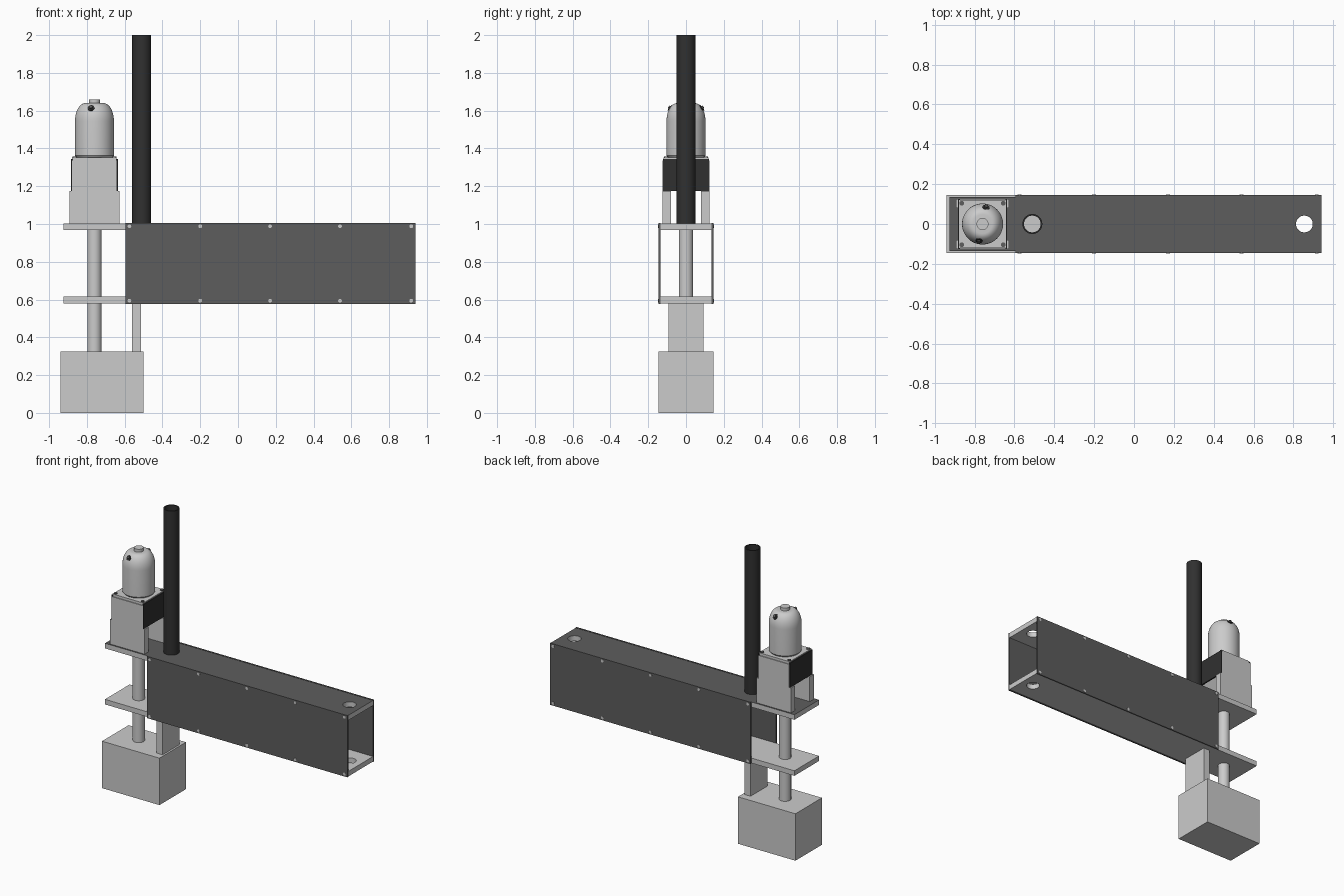
import bpy, math
from mathutils import Vector

if "Cube" in bpy.data.objects:
    bpy.data.objects.remove(bpy.data.objects["Cube"])


def material(name, v):
    m = bpy.data.materials.new(name)
    m.diffuse_color = (v, v, v, 1)
    m.use_nodes = True
    m.node_tree.nodes["Principled BSDF"].inputs["Base Color"].default_value = m.diffuse_color
    return m


DARK = material("dark_grey", 0.11)
BLACK = material("black", 0.03)
GREY = material("light_grey", 0.75)
MX = -0.76  # motor axis


def box(name, x0, x1, y0, y1, z0, z1, mat=None):
    bpy.ops.mesh.primitive_cube_add(size=1)
    ob = bpy.context.object
    ob.name = name
    ob.scale = (x1 - x0, y1 - y0, z1 - z0)
    ob.location = ((x0 + x1) / 2, (y0 + y1) / 2, (z0 + z1) / 2)
    bpy.ops.object.transform_apply(location=True, rotation=True, scale=True)
    if mat:
        ob.data.materials.append(mat)
    return ob


def smooth(ob):
    bpy.ops.object.select_all(action='DESELECT')
    ob.select_set(True)
    bpy.context.view_layer.objects.active = ob
    bpy.ops.object.shade_smooth_by_angle(angle=math.radians(35))


def cyl(name, r, p0, p1, mat=None, n=48):
    p0, p1 = Vector(p0), Vector(p1)
    d = p1 - p0
    bpy.ops.mesh.primitive_cylinder_add(vertices=n, radius=r, depth=d.length, location=(p0 + p1) / 2)
    ob = bpy.context.object
    ob.name = name
    ob.rotation_euler = d.to_track_quat('Z', 'Y').to_euler()
    if mat:
        ob.data.materials.append(mat)
    smooth(ob)
    return ob


def lathe(name, profile, x, mat=None, closed=False, n=48):
    rings, verts, faces = len(profile), [], []
    for i in range(n):
        a = 2 * math.pi * i / n
        verts += [(x + r * math.cos(a), r * math.sin(a), z) for r, z in profile]
    for i in range(n):
        j = (i + 1) % n
        for k in range(rings if closed else rings - 1):
            m = (k + 1) % rings
            faces.append((i * rings + k, j * rings + k, j * rings + m, i * rings + m))
    if not closed:
        faces.append([i * rings + rings - 1 for i in range(n)])
        faces.append([i * rings for i in reversed(range(n))])
    me = bpy.data.meshes.new(name)
    me.from_pydata(verts, [], faces)
    ob = bpy.data.objects.new(name, me)
    bpy.context.collection.objects.link(ob)
    if mat:
        me.materials.append(mat)
    smooth(ob)
    return ob


def drill(ob, x, r):
    cutter = cyl("cutter", r, (x, 0, 0.4), (x, 0, 1.2))
    bpy.context.view_layer.objects.active = ob
    mod = ob.modifiers.new("hole", 'BOOLEAN')
    mod.operation = 'DIFFERENCE'
    mod.solver = 'EXACT'
    mod.object = cutter
    bpy.ops.object.modifier_apply(modifier=mod.name)
    bpy.data.objects.remove(cutter)


# Base block, strut and drive shaft
box("base_block", -0.94, -0.50, -0.145, 0.145, 0, 0.325)
box("strut", -0.56, -0.513, -0.093, 0.093, 0.325, 0.58)
cyl("drive_shaft", 0.038, (MX, 0, 0.325), (MX, 0, 1.34))

# Beam plates, drilled at the far end and under the pipe
lower = box("lower_plate", -0.925, 0.94, -0.135, 0.135, 0.58, 0.615, GREY)
upper = box("upper_plate", -0.925, 0.94, -0.135, 0.135, 0.968, 1.003, GREY)
drill(lower, 0.855, 0.042)
drill(upper, 0.855, 0.042)
drill(upper, -0.51, 0.042)
upper.data.materials.clear()
upper.data.materials.append(GREY)
upper.data.materials.append(DARK)
for f in upper.data.polygons:
    f.material_index = 1 if f.normal.z > 0.9 else 0

# Side panels with their screws
for side, s in (("front", -1), ("back", 1)):
    y0, y1 = sorted((s * 0.135, s * 0.145))
    box(side + "_panel", -0.595, 0.94, y0, y1, 0.577, 1.005, DARK)
    for x in (-0.575, -0.2, 0.17, 0.54, 0.917):
        for z in (0.594, 0.988):
            cyl(side + "_panel_screw", 0.01, (x, s * 0.142, z), (x, s * 0.147, z), GREY, 16)

# Upright pipe, open at the top
lathe("upright_pipe", [(0.05, 1.0), (0.05, 2.0), (0.042, 2.0), (0.042, 1.0)], -0.51, BLACK, closed=True)

# Motor bracket: stepped side cheeks, dark end covers, top plate
for side, s in (("front", -1), ("back", 1)):
    y0, y1 = sorted((s * 0.08, s * 0.125))
    box(side + "_bracket_foot", MX - 0.132, MX + 0.132, y0, y1, 1.003, 1.175, GREY)
    box(side + "_bracket_cheek", MX - 0.118, MX + 0.118, y0, y1, 1.175, 1.335, GREY)
for side, s in (("left", -1), ("right", 1)):
    x0, x1 = sorted((MX + s * 0.114, MX + s * 0.124))
    box(side + "_bracket_cover", x0, x1, -0.123, 0.123, 1.175, 1.345, BLACK)
box("motor_mount_plate", MX - 0.118, MX + 0.118, -0.12, 0.12, 1.335, 1.352, GREY)
for sx in (-1, 1):
    for sy in (-1, 1):
        x, y = MX + sx * 0.104, sy * 0.104
        cyl("mount_screw", 0.012, (x, y, 1.35), (x, y, 1.357), DARK, 16)

# Domed motor housing with a boss on top
dome = [(0.048 + 0.055 * math.cos(a), 1.545 + 0.095 * math.sin(a))
        for a in (math.pi / 2 * i / 10 for i in range(11))]
lathe("motor_housing", [(0.095, 1.352), (0.103, 1.362)] + dome, MX, GREY)
cyl("motor_boss", 0.03, (MX, 0, 1.635), (MX, 0, 1.66), GREY, 32)

# Two dark terminals on the dome shoulders
for s in (-1, 1):
    d = Vector((s * 0.18, s * 0.75, 0.63)).normalized()
    p = Vector((MX + s * 0.016, s * 0.076, 1.608))
    cyl("terminal", 0.018, p - d * 0.015, p + d * 0.012, BLACK, 20)
    cyl("terminal_pin", 0.009, p, p + d * 0.02, DARK, 16)
